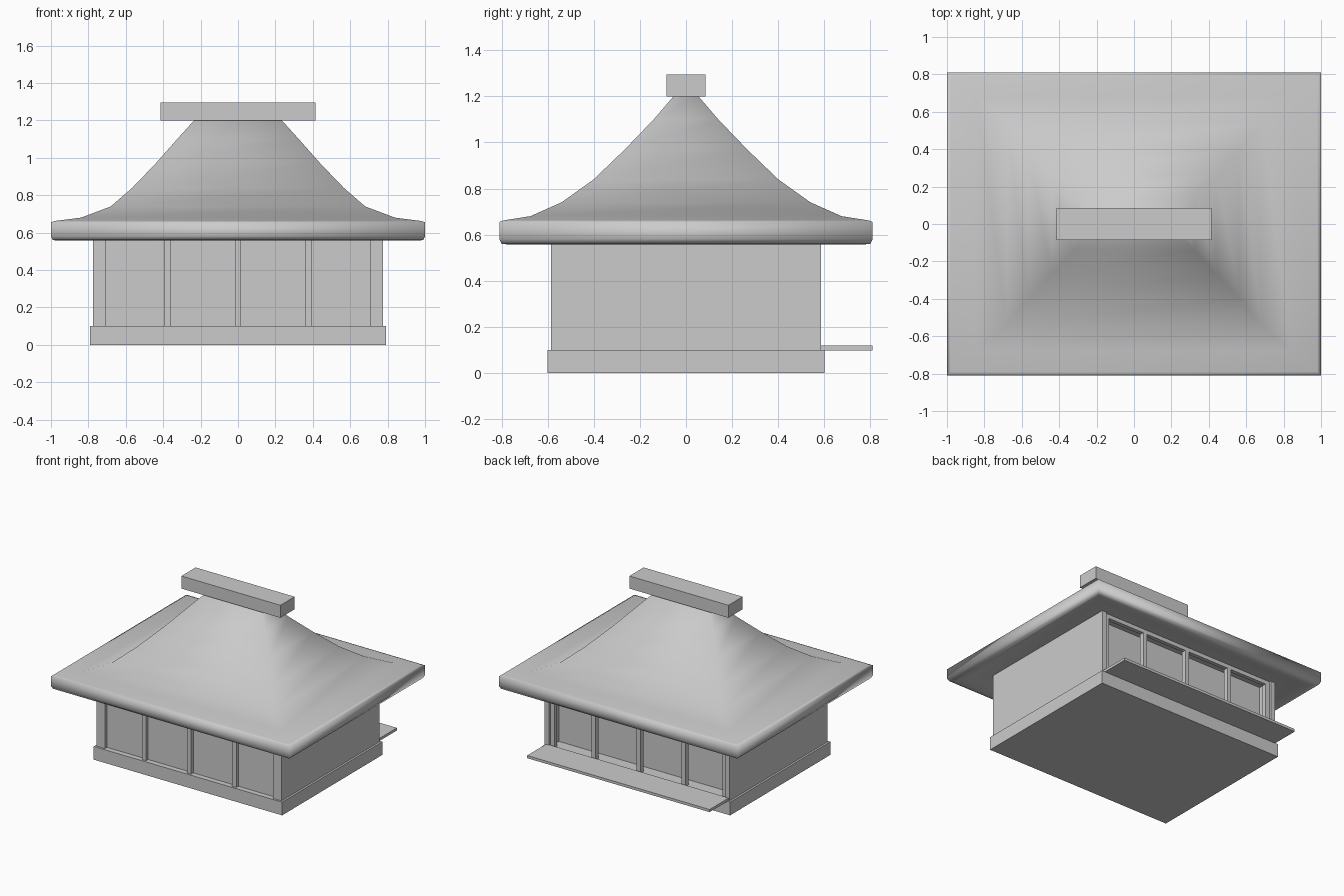
import bpy, bmesh

if "Cube" in bpy.data.objects:
    bpy.data.objects.remove(bpy.data.objects["Cube"])


def box(name, x0, x1, y0, y1, z0, z1):
    bm = bmesh.new()
    bmesh.ops.create_cube(bm, size=1)
    for v in bm.verts:
        v.co = ((x0 + x1) / 2 + v.co.x * (x1 - x0),
                (y0 + y1) / 2 + v.co.y * (y1 - y0),
                (z0 + z1) / 2 + v.co.z * (z1 - z0))
    return finish(name, bm)


def finish(name, bm):
    bmesh.ops.recalc_face_normals(bm, faces=bm.faces)
    mesh = bpy.data.meshes.new(name)
    bm.to_mesh(mesh)
    bm.free()
    ob = bpy.data.objects.new(name, mesh)
    bpy.context.collection.objects.link(ob)
    return ob


# Plinth and back veranda
box("plinth", -0.79, 0.79, -0.60, 0.60, 0.0, 0.10)
box("veranda", -0.765, 0.765, 0.58, 0.81, 0.098, 0.118)

# Plain side walls
for side, x in (("left", -0.757), ("right", 0.757)):
    box(side + "_wall", x - 0.018, x + 0.018, -0.585, 0.585, 0.10, 0.60)

# Front and recessed back panels
box("front_panel", -0.745, 0.745, -0.56, -0.54, 0.10, 0.60)
box("back_panel", -0.745, 0.745, 0.445, 0.465, 0.10, 0.60)
box("back_header", -0.745, 0.745, 0.54, 0.57, 0.56, 0.60)

# Posts along front and back
for i in range(5):
    x = (i - 2) * 0.378
    if i in (0, 4):
        x *= 0.955
    box("front_post", x - 0.017, x + 0.017, -0.585, -0.55, 0.10, 0.60)
    box("back_post", x - 0.017, x + 0.017, 0.535, 0.57, 0.10, 0.60)

# Roof: rectangular rings (half width, half depth, height), underside to top
rings = [(0.76, 0.57, 0.59), (0.90, 0.71, 0.575), (0.96, 0.77, 0.557),
         (0.99, 0.80, 0.56), (1.0, 0.81, 0.58), (1.0, 0.81, 0.655),
         (0.98, 0.79, 0.662), (0.84, 0.675, 0.68), (0.68, 0.54, 0.74),
         (0.565, 0.40, 0.84), (0.44, 0.265, 0.97), (0.325, 0.14, 1.10),
         (0.23, 0.05, 1.205)]
bm = bmesh.new()
loops = []
for hx, hy, z in rings:
    loops.append([bm.verts.new((sx * hx, sy * hy, z))
                  for sx, sy in ((-1, -1), (1, -1), (1, 1), (-1, 1))])
for a, b in zip(loops, loops[1:]):
    for i in range(4):
        j = (i + 1) % 4
        bm.faces.new((a[i], a[j], b[j], b[i]))
bm.faces.new(loops[0])
bm.faces.new(loops[-1])
roof = finish("roof", bm)
for p in roof.data.polygons:
    p.use_smooth = True

# Ridge beam
box("ridge_beam", -0.415, 0.415, -0.085, 0.085, 1.20, 1.295)
